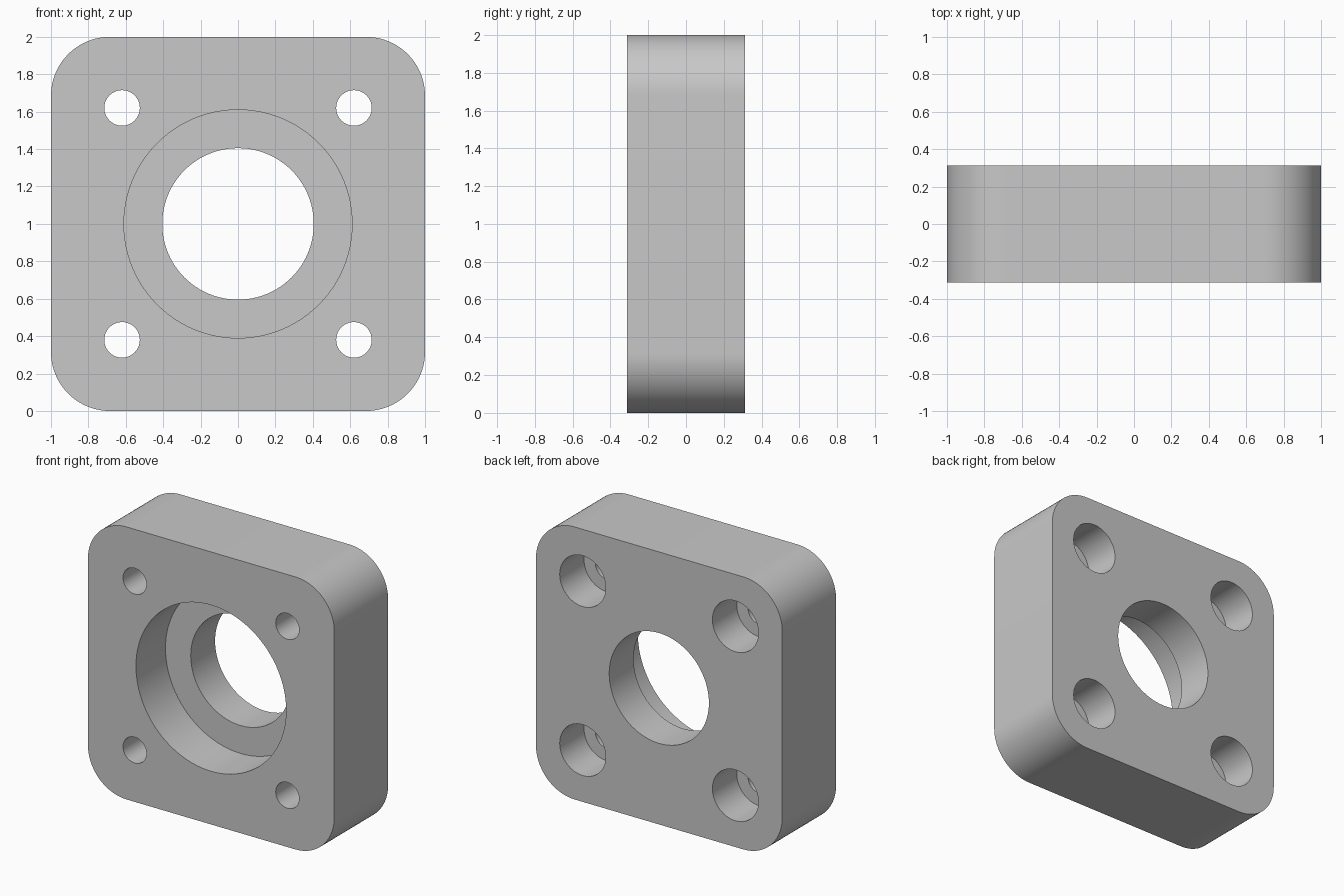
import bpy
import bmesh
from math import radians
from mathutils import Matrix, Vector

cube = bpy.data.objects.get("Cube")
if cube:
    bpy.data.objects.remove(cube, do_unlink=True)

DEPTH = 0.625
FRONT, BACK = -DEPTH / 2, DEPTH / 2
STEP = 0.03          # depth where the bore and the screw holes change width
OVER = 0.1           # how far cutters poke out of the block
HOLE = 0.62          # screw hole offset from the centre


def new_object(name, bm):
    mesh = bpy.data.meshes.new(name)
    bm.to_mesh(mesh)
    bm.free()
    obj = bpy.data.objects.new(name, mesh)
    bpy.context.collection.objects.link(obj)
    return obj


def drill(target, x, z, radius, y0, y1, sides):
    """Cut a round hole along y from y0 to y1."""
    bm = bmesh.new()
    place = Matrix.Translation((x, (y0 + y1) / 2, z)) @ Matrix.Rotation(radians(90), 4, "X")
    bmesh.ops.create_cone(bm, cap_ends=True, segments=sides, radius1=radius,
                          radius2=radius, depth=y1 - y0, matrix=place)
    cutter = new_object("hole_cutter", bm)
    cutter.hide_render = True
    mod = target.modifiers.new("hole", "BOOLEAN")
    mod.operation = "DIFFERENCE"
    mod.solver = "EXACT"
    mod.object = cutter
    bpy.ops.object.modifier_apply(modifier=mod.name)
    bpy.data.objects.remove(cutter, do_unlink=True)


# Block with four rounded corners
bm = bmesh.new()
bmesh.ops.create_cube(bm, size=1)
bmesh.ops.scale(bm, vec=Vector((2, DEPTH, 2)), verts=bm.verts)
bmesh.ops.translate(bm, vec=Vector((0, 0, 1)), verts=bm.verts)
corners = [e for e in bm.edges if abs(e.verts[0].co.y - e.verts[1].co.y) > DEPTH / 2]
bmesh.ops.bevel(bm, geom=corners, offset=0.315, segments=20, profile=0.5, affect="EDGES")
block = new_object("mounting_block", bm)
bpy.context.view_layer.objects.active = block
block.select_set(True)

# Central bore with a wide recess at the front
drill(block, 0, 1, 0.405, FRONT - OVER, BACK + OVER, 96)
drill(block, 0, 1, 0.61, FRONT - OVER, STEP, 96)

# Screw holes, counterbored from the back
for sx in (-1, 1):
    for sz in (-1, 1):
        x, z = sx * HOLE, 1 + sz * HOLE
        drill(block, x, z, 0.095, FRONT - OVER, BACK + OVER, 48)
        drill(block, x, z, 0.187, STEP, BACK + OVER, 48)

# Plain grey metal
grey = bpy.data.materials.new("plain_grey")
grey.use_nodes = True
colour = (0.58, 0.58, 0.58, 1)
grey.diffuse_color = colour
grey.node_tree.nodes["Principled BSDF"].inputs["Base Color"].default_value = colour
block.data.materials.clear()
block.data.materials.append(grey)

bpy.ops.object.shade_smooth_by_angle(angle=radians(30))
